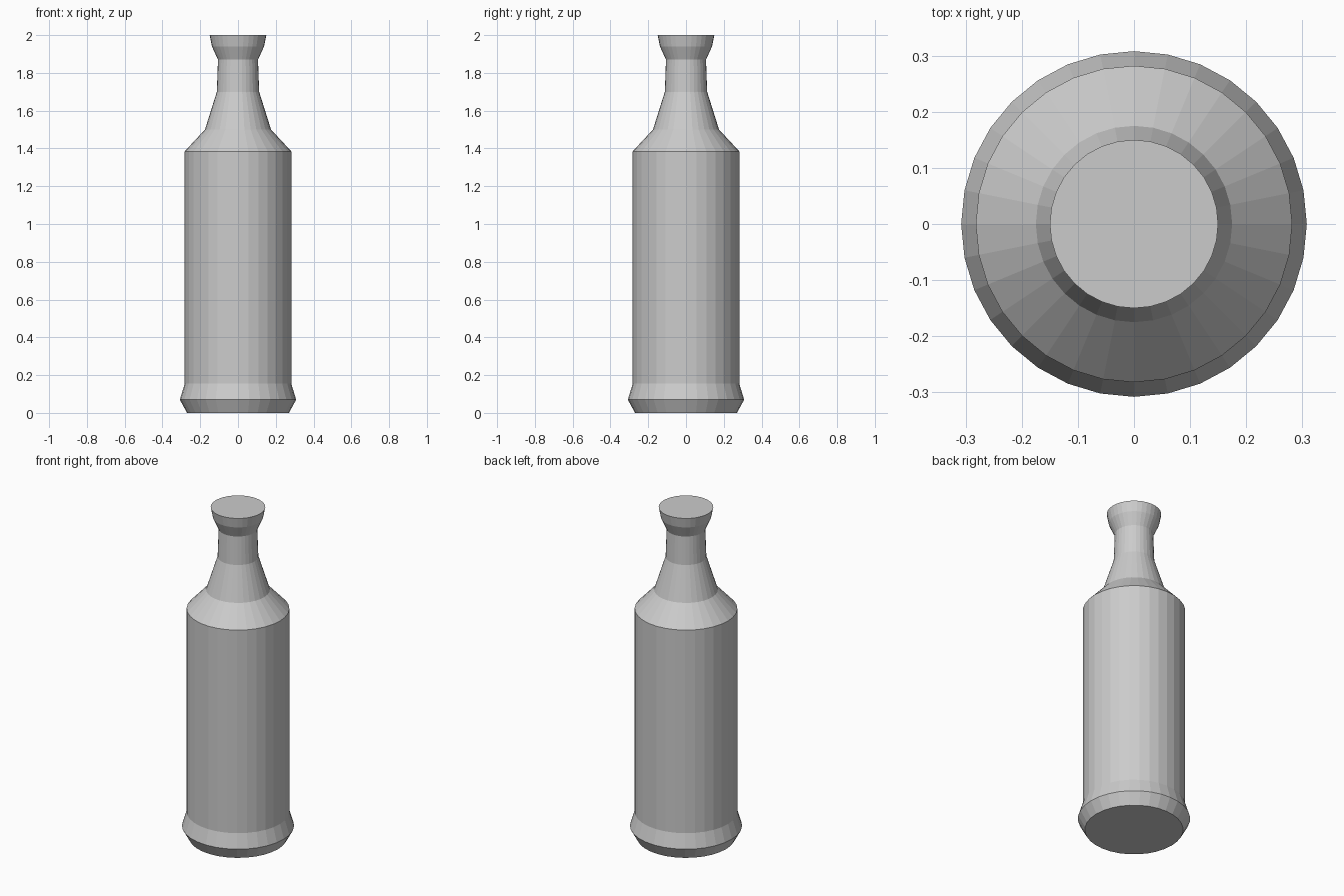
import bpy, bmesh
from math import cos, sin, tau

if "Cube" in bpy.data.objects:
    bpy.data.objects.remove(bpy.data.objects["Cube"])

SIDES = 32

# Bottle outline: (radius, height) from base to lip
PROFILE = [
    (0.27, 0.0), (0.308, 0.07), (0.282, 0.155),   # flared foot
    (0.282, 1.385),                               # straight body
    (0.175, 1.50), (0.112, 1.70),                 # shoulder
    (0.106, 1.87),                                # neck
    (0.138, 1.94), (0.15, 2.0),                   # lip
]


def lathe(name, profile, sides):
    """Closed, flat-faced solid of revolution about z."""
    bm = bmesh.new()
    rings = [[bm.verts.new((r * cos(tau * i / sides), r * sin(tau * i / sides), z))
              for i in range(sides)] for r, z in profile]
    for low, high in zip(rings, rings[1:]):
        for i in range(sides):
            j = (i + 1) % sides
            bm.faces.new((low[i], low[j], high[j], high[i]))
    bm.faces.new(rings[0][::-1])
    bm.faces.new(rings[-1])
    mesh = bpy.data.meshes.new(name)
    bm.to_mesh(mesh)
    bm.free()
    obj = bpy.data.objects.new(name, mesh)
    bpy.context.collection.objects.link(obj)
    return obj


lathe("bottle", PROFILE, SIDES)
